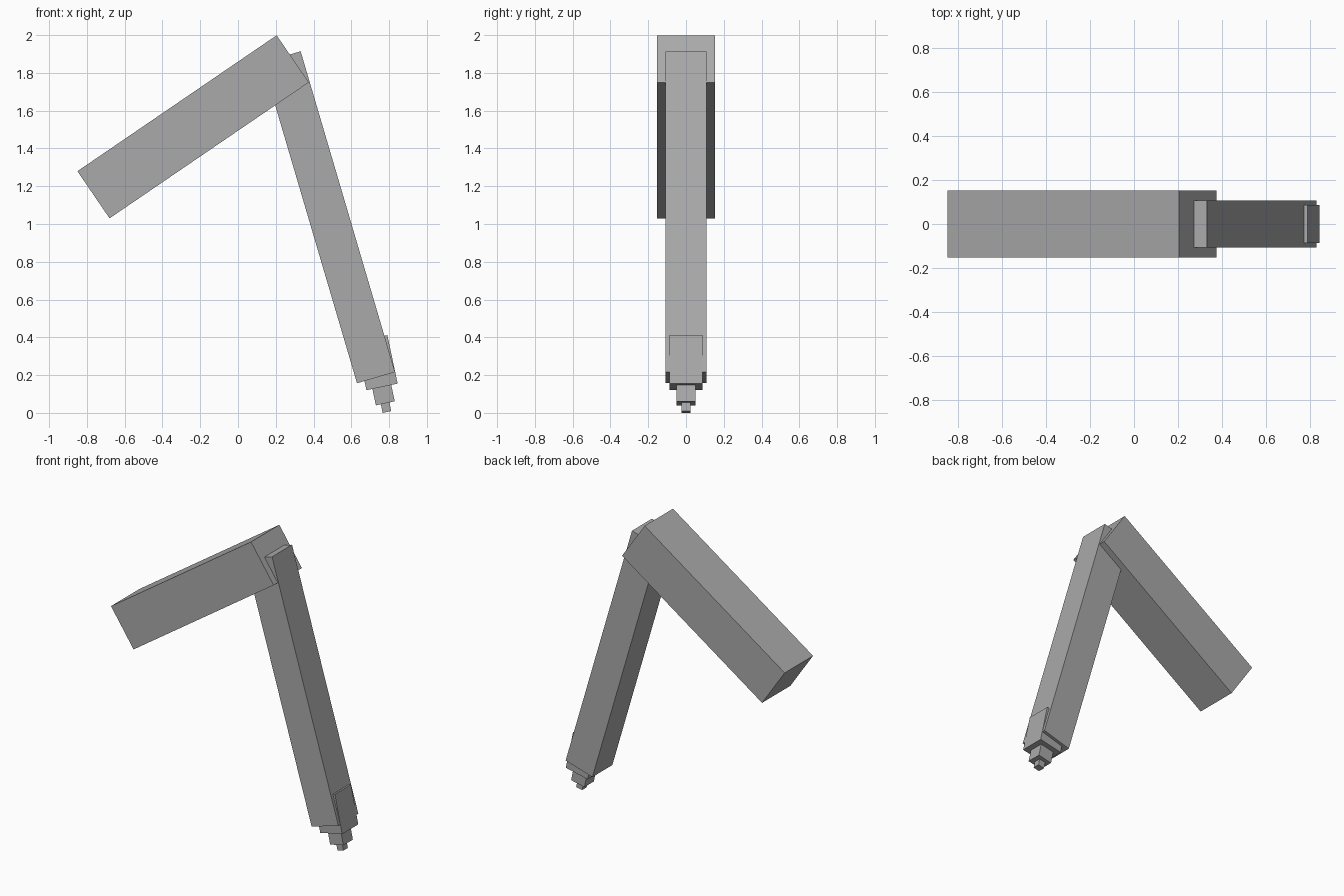
import bpy
from math import sin, cos, radians

if "Cube" in bpy.data.objects:
    bpy.data.objects.remove(bpy.data.objects["Cube"])

grey = bpy.data.materials.new("mid_grey")
grey.diffuse_color = (0.4, 0.4, 0.4, 1)
grey.use_nodes = True
grey.node_tree.nodes["Principled BSDF"].inputs["Base Color"].default_value = grey.diffuse_color


def tilted_box(name, x, z, width, height, depth, degrees):
    """Box standing on its lower left corner (x, z), leaning by an angle in the front view."""
    t = radians(degrees)
    centre = (x + width / 2 * cos(t) - height / 2 * sin(t), 0,
              z + width / 2 * sin(t) + height / 2 * cos(t))
    bpy.ops.mesh.primitive_cube_add(size=1, location=centre, rotation=(0, -t, 0))
    ob = bpy.context.object
    ob.name = name
    ob.scale = (width, depth, height)
    bpy.ops.object.transform_apply(location=False, rotation=True, scale=True)
    ob.data.materials.append(grey)
    return ob


# Thick upper segment and long lower segment
tilted_box("upper_segment", -0.68, 1.03, 1.277, 0.302, 0.305, 34.3)
tilted_box("lower_segment", 0.63, 0.157, 0.21, 1.77, 0.215, 16.4)

# Stepped tip, narrowing to the ground
tilted_box("tip_collar", 0.68, 0.12, 0.169, 0.262, 0.173, 12)
tilted_box("tip_block", 0.73, 0.04, 0.102, 0.12, 0.102, 12)
tilted_box("tip_point", 0.766, 0.0, 0.046, 0.07, 0.048, 12)
